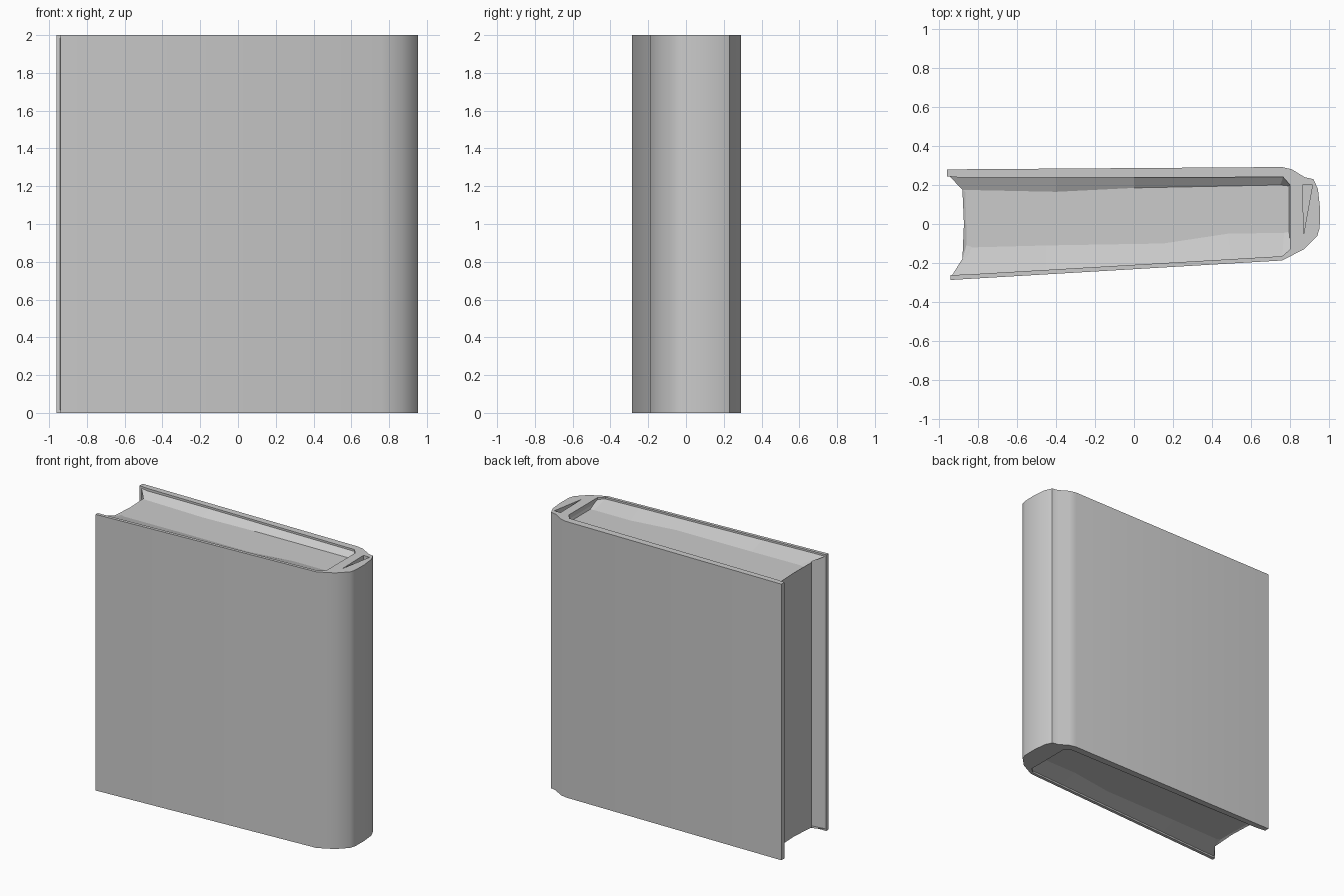
import bpy, bmesh

if "Cube" in bpy.data.objects:
    bpy.data.objects.remove(bpy.data.objects["Cube"])

H = 2.0


def loft(name, rings):
    """Skin a stack of closed rings and cap both ends."""
    bm = bmesh.new()
    loops = [[bm.verts.new(p) for p in ring] for ring in rings]
    n = len(loops[0])
    for a, b in zip(loops, loops[1:]):
        for i in range(n):
            j = (i + 1) % n
            bm.faces.new((a[i], a[j], b[j], b[i]))
    bm.faces.new(loops[0][::-1])
    bm.faces.new(loops[-1])
    bmesh.ops.recalc_face_normals(bm, faces=bm.faces[:])
    mesh = bpy.data.meshes.new(name)
    bm.to_mesh(mesh)
    bm.free()
    ob = bpy.data.objects.new(name, mesh)
    bpy.context.collection.objects.link(ob)
    return ob


def prism(name, outline, z0, z1):
    return loft(name, [[(x, y, z) for x, y in outline] for z in (z0, z1)])


# Cover: back board, rounded spine, slightly slanted front board
outer = [(-0.96, 0.28), (0.76, 0.292), (0.81, 0.28), (0.875, 0.24),
         (0.92, 0.23), (0.943, 0.18), (0.954, 0.08), (0.952, -0.02),
         (0.94, -0.06), (0.87, -0.13), (0.76, -0.187), (-0.94, -0.287)]
inner = [(-0.94, -0.262), (-0.84, -0.258), (0.76, -0.165), (0.80, -0.13),
         (0.80, 0.20), (0.765, 0.24), (-0.89, 0.238), (-0.96, 0.245)]
cover = prism("book_cover", outer + inner, 0, H)

# Narrow wedge-shaped gap at the top of the spine
gap = prism("spine_gap_cutter",
            [(0.865, 0.20), (0.915, 0.20), (0.87, -0.05)], H - 0.06, H + 0.1)
gap.hide_render = True
gap.hide_viewport = True
cut = cover.modifiers.new("spine_gap", "BOOLEAN")
cut.operation = "DIFFERENCE"
cut.object = gap
cut.solver = "EXACT"

# Page block: (rim x, rim y, dished x, dished y, rim depth below the cover)
pages = [(-0.95, 0.25, -0.88, 0.175, 0.012),
         (-0.88, 0.18, -0.865, 0.163, 0.045),
         (-0.872, 0.0, -0.86, 0.0, 0.045),
         (-0.88, -0.185, -0.86, -0.11, 0.04),
         (-0.845, -0.228, -0.84, -0.115, 0.025),
         (-0.935, -0.266, -0.83, -0.12, 0.012),
         (-0.45, -0.238, -0.45, -0.11, 0.012),
         (0.15, -0.203, 0.15, -0.10, 0.012),
         (0.50, -0.183, 0.48, -0.05, 0.012),
         (0.76, -0.168, 0.77, -0.045, 0.012),
         (0.805, -0.13, 0.795, -0.04, 0.012),
         (0.805, 0.20, 0.795, 0.195, 0.012),
         (0.765, 0.242, 0.75, 0.20, 0.012),
         (0.0, 0.242, 0.0, 0.185, 0.012),
         (-0.40, 0.242, -0.40, 0.165, 0.012)]
DISH = 0.05
loft("page_block", [
    [(c, d, DISH) for a, b, c, d, e in pages],
    [(a, b, e) for a, b, c, d, e in pages],
    [(a, b, H - e) for a, b, c, d, e in pages],
    [(c, d, H - DISH) for a, b, c, d, e in pages]])

# Soft shading round the spine, crisp board edges
bpy.ops.object.select_all(action="DESELECT")
cover.select_set(True)
bpy.context.view_layer.objects.active = cover
bpy.ops.object.shade_smooth_by_angle(angle=0.5)
